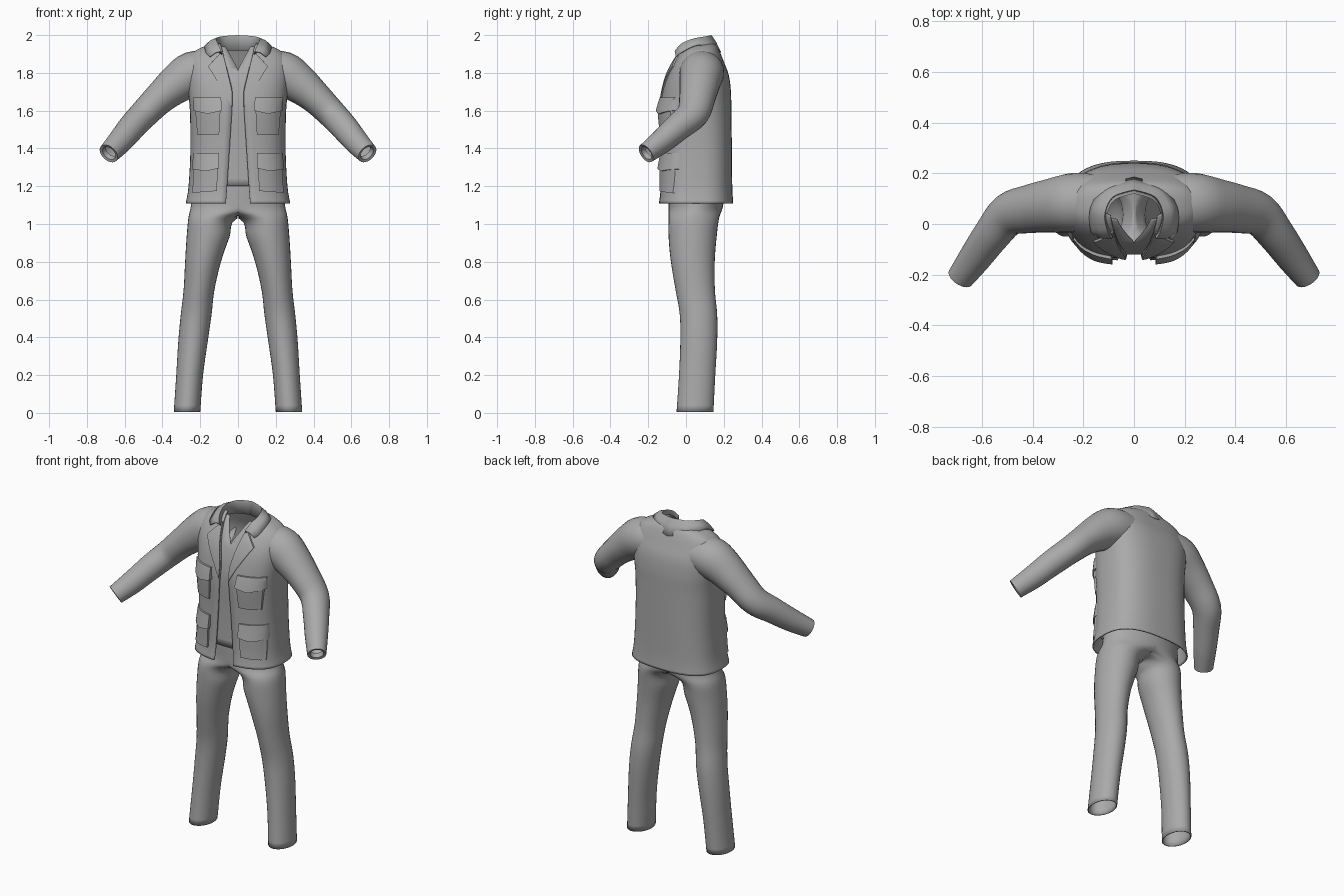
import bpy, bmesh, math
from mathutils import Vector

cube = bpy.data.objects.get("Cube")
if cube:
    bpy.data.objects.remove(cube, do_unlink=True)

cloth = bpy.data.materials.new("grey_cloth")
cloth.use_nodes = True
GREY = (0.4, 0.4, 0.4, 1)
cloth.diffuse_color = GREY
cloth.node_tree.nodes["Principled BSDF"].inputs["Base Color"].default_value = GREY


def sample(keys, steps):
    """Smooth curve through rows of numbers."""
    out = []
    for i in range(len(keys) - 1):
        a, b, c, d = (keys[min(max(i + k, 0), len(keys) - 1)] for k in (-1, 0, 1, 2))
        for s in range(steps):
            t = s / steps
            out.append([q + 0.5 * t * (r - p + t * (2 * p - 5 * q + 4 * r - w + t * (3 * (q - r) + w - p)))
                        for p, q, r, w in zip(a, b, c, d)])
    return out + [list(keys[-1])]


def finish(name, bm, thickness=0.0, angle=50):
    """Turn a half into a mirrored, smooth-shaded object."""
    bmesh.ops.remove_doubles(bm, verts=bm.verts, dist=0.0005)
    bmesh.ops.recalc_face_normals(bm, faces=bm.faces)
    mesh = bpy.data.meshes.new(name)
    bm.to_mesh(mesh)
    bm.free()
    mesh.materials.append(cloth)
    obj = bpy.data.objects.new(name, mesh)
    bpy.context.collection.objects.link(obj)
    bpy.ops.object.select_all(action="DESELECT")
    obj.select_set(True)
    bpy.context.view_layer.objects.active = obj
    bpy.ops.object.shade_smooth_by_angle(angle=math.radians(angle))
    obj.modifiers.new("mirror", "MIRROR").merge_threshold = 0.002
    if thickness:
        solid = obj.modifiers.new("thickness", "SOLIDIFY")
        solid.thickness = thickness
        solid.offset = -1
    return obj


def loft(rows, closed):
    """Skin rows of points with quads."""
    bm = bmesh.new()
    grid = [[bm.verts.new(p) for p in row] for row in rows]
    n = len(rows[0])
    for a, b in zip(grid, grid[1:]):
        for i in range(n if closed else n - 1):
            j = (i + 1) % n
            bm.faces.new((a[i], a[j], b[j], b[i]))
    return bm


# Trousers: z, inner x, outer x, front y, back y; above the crotch the inner side lies on the centre plane
leg = [(0.005, .20, .34, -.05, .145), (.2, .185, .327, -.037, .155), (.38, .16, .316, -.03, .165),
       (.52, .14, .303, -.033, .165), (.65, .125, .288, -.055, .153), (.8, .09, .28, -.08, .152),
       (.93, .045, .272, -.092, .162), (1.03, .004, .263, -.092, .175),
       (1.09, -.25, .25, -.092, .195), (1.18, -.24, .24, -.092, .205), (1.26, -.23, .23, -.09, .2)]
rows = []
for z, xi, xo, yf, yb in sample(leg, 4):
    row = []
    for i in range(32):
        a = math.tau * i / 32
        x = (xi + xo) / 2 + (xo - xi) / 2 * math.cos(a)
        row.append((max(x, 0), (yf + yb) / 2 + (yb - yf) / 2 * math.sin(a), z))
    rows.append(row)
bm = loft(rows, True)
flat = [f for f in bm.faces if all(v.co.x < 1e-4 for v in f.verts)]
bmesh.ops.delete(bm, geom=flat, context="FACES")
finish("trousers", bm, 0.006)

# Jacket body: z, half width, front y, back y, front opening
P = 0.75
body = sample([(1.11, .277, -.145, .25, .065), (1.2, .262, -.135, .245, .058), (1.4, .252, -.133, .243, .045),
               (1.6, .255, -.137, .24, .032), (1.7, .265, -.125, .238, .03), (1.79, .272, -.1, .226, .05),
               (1.86, .265, -.065, .2, .068), (1.91, .235, -.03, .18, .08), (1.94, .18, .0, .165, .088),
               (1.955, .13, .02, .15, .092)], 4)


def shell(levels, inset, count=28):
    rows = []
    for z, w, yf, yb, gap in levels:
        w, yf, yb = w - inset, yf + inset, yb - inset
        start = math.asin((gap / w) ** (1 / P)) if gap > 0 else 0
        row = []
        for i in range(count + 1):
            a = start + (math.pi - start) * i / count
            c = math.cos(a)
            row.append((w * max(math.sin(a), 0) ** P,
                        (yf + yb) / 2 - (yb - yf) / 2 * math.copysign(abs(c) ** P, c), z))
        rows.append(row)
    return loft(rows, False)


finish("jacket_body", shell(body, 0), 0.008)

# Shirt under the jacket with a V neck
shirt = [(z, w, yf, yb, max(0, (z - 1.82) * .55)) for z, w, yf, yb, g in body if 1.17 < z < 1.945]
finish("shirt", shell(shirt, 0.016), 0.003)

# Sleeves: centre, half height, half depth, ending in a turned-in cuff
sleeve = sample([(.15, .085, 1.81, .105, .115), (.24, .083, 1.795, .118, .118), (.32, .073, 1.745, .105, .108),
                 (.41, .06, 1.67, .086, .096), (.495, .037, 1.585, .077, .086), (.56, -.04, 1.515, .073, .074),
                 (.625, -.13, 1.437, .066, .064), (.685, -.212, 1.373, .056, .052)], 4)
path = [Vector(k[:3]) for k in sleeve]
rows = []
for i, key in enumerate(sleeve):
    t = (path[min(i + 1, len(path) - 1)] - path[max(i - 1, 0)]).normalized()
    depth = (Vector((0, 1, 0)) - t * t.y).normalized()
    height = t.cross(depth)
    rings = [(1, 0)] if i < len(path) - 1 else [(1, 0), (.72, -.004), (.62, -.03)]
    for scale, shift in rings:
        rows.append([path[i] + t * shift + scale * (height * key[3] * math.sin(math.tau * k / 24)
                     + depth * key[4] * math.cos(math.tau * k / 24)) for k in range(24)])
finish("sleeve", loft(rows, True))

# Folded collar: outer edge, fold and inner edge from the front round to the back
collar = [(.15, -.055, 1.885, .088, -.06, 1.915, .08, -.04, 1.89),
          (.172, -.025, 1.91, .106, -.025, 1.955, .095, -.015, 1.90),
          (.172, .065, 1.95, .115, .04, 1.982, .104, .04, 1.92),
          (.115, .15, 1.93, .083, .107, 1.994, .076, .095, 1.92),
          (0, .186, 1.908, 0, .135, 2.0, 0, .12, 1.92)]
rows = [[r[:3], [(a + b) / 2 + c for a, b, c in zip(r[:3], r[3:6], (0, 0, .008))], r[3:6], r[6:]]
        for r in sample(collar, 5)]
finish("collar", loft(rows, False), 0.006)


def front_y(x, z):
    """Depth of the jacket front at a point."""
    lo, hi = body[0], body[-1]
    for lo, hi in zip(body, body[1:]):
        if z <= hi[0]:
            break
    t = min(max((z - lo[0]) / (hi[0] - lo[0]), 0), 1)
    w, yf, yb = (lo[k] + (hi[k] - lo[k]) * t for k in (1, 2, 3))
    r = min(abs(x) / w, 0.98)
    return (yf + yb) / 2 - (yb - yf) / 2 * (1 - r ** (2 / P)) ** (P / 2)


def patch(name, outline, low, high):
    """Cloth piece laid on the jacket front, raised by low at its bottom and high at its top."""
    bm = bmesh.new()
    bm.faces.new([bm.verts.new((x, 0, z)) for x, z in outline])
    bmesh.ops.triangulate(bm, faces=bm.faces)
    bmesh.ops.subdivide_edges(bm, edges=bm.edges, cuts=5, use_grid_fill=True)
    base = min(z for x, z in outline)
    span = max(z for x, z in outline) - base
    for v in bm.verts:
        t = (v.co.z - base) / span
        v.co.y = front_y(v.co.x, v.co.z) - low - (high - low) * t
    # Skirt reaching back to the jacket
    rim = [e for e in bm.edges if e.is_boundary]
    made = bmesh.ops.extrude_edge_only(bm, edges=rim)["geom"]
    for v in made:
        if isinstance(v, bmesh.types.BMVert):
            v.co.y = front_y(v.co.x, v.co.z) + 0.004
    return finish(name, bm, 0, 35)


# Lapels and patch pockets with flaps
patch("lapel", [(.033, 1.62), (.07, 1.69), (.158, 1.835), (.113, 1.885), (.082, 1.915), (.052, 1.79), (.032, 1.7)],
      .006, .01)
patch("chest_pocket", [(.1, 1.475), (.215, 1.47), (.228, 1.62), (.092, 1.62)], .01, .02)
patch("chest_flap", [(.085, 1.6), (.16, 1.583), (.238, 1.6), (.238, 1.67), (.09, 1.67)], .03, .012)
patch("hip_pocket", [(.112, 1.175), (.24, 1.165), (.238, 1.34), (.105, 1.34)], .012, .016)
patch("hip_flap", [(.1, 1.295), (.17, 1.28), (.242, 1.29), (.238, 1.375), (.1, 1.375)], .027, .01)
